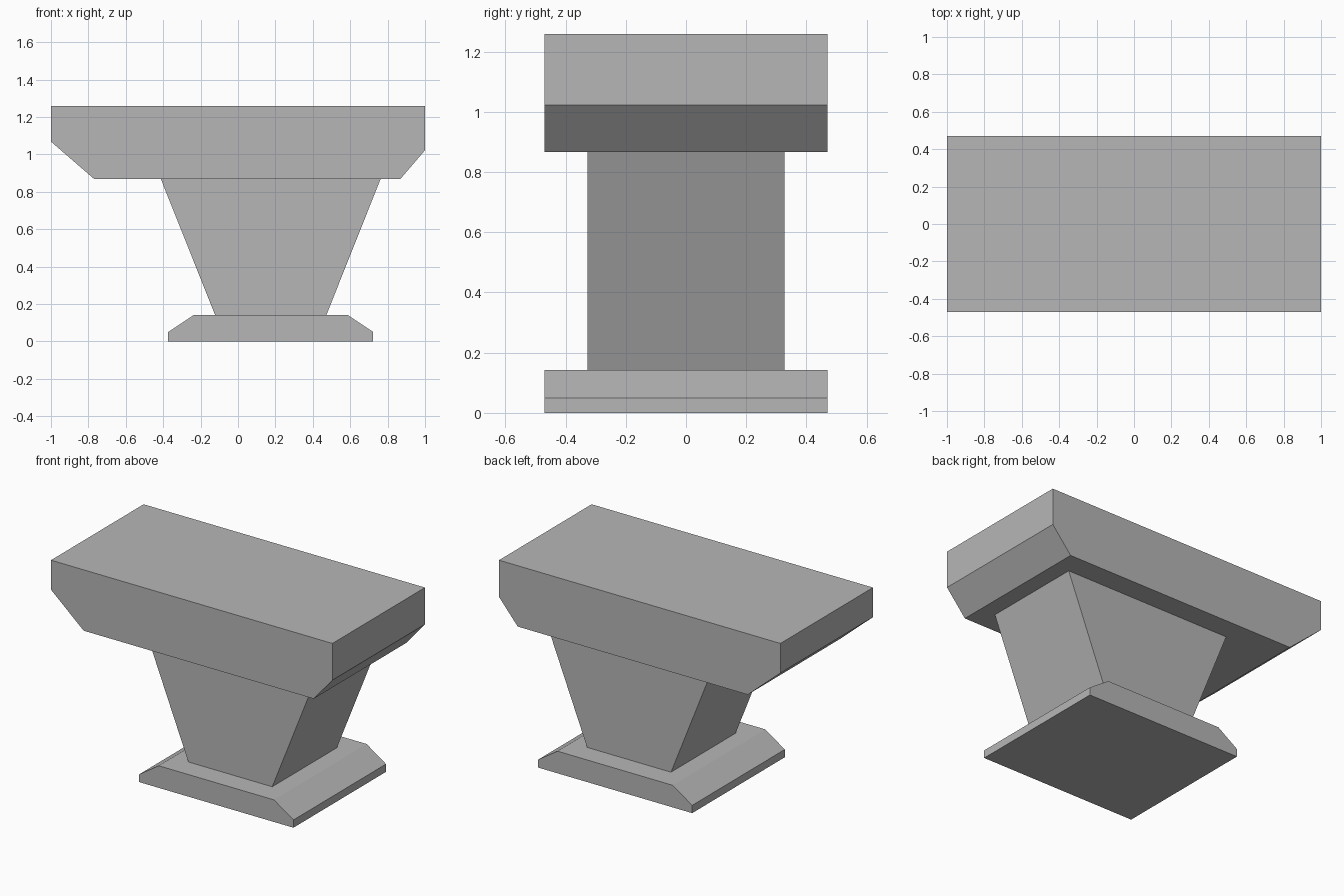
import bpy
import bmesh

if "Cube" in bpy.data.objects:
    bpy.data.objects.remove(bpy.data.objects["Cube"])

stone = bpy.data.materials.new("grey stone")
stone.diffuse_color = (0.47, 0.47, 0.47, 1)
stone.use_nodes = True
stone.node_tree.nodes["Principled BSDF"].inputs["Base Color"].default_value = stone.diffuse_color


def extrude_profile(name, profile, half_depth):
    """Extrude an x-z outline along y, centred on y = 0."""
    bm = bmesh.new()
    face = bm.faces.new([bm.verts.new((x, -half_depth, z)) for x, z in profile])
    result = bmesh.ops.extrude_face_region(bm, geom=[face])
    verts = [v for v in result["geom"] if isinstance(v, bmesh.types.BMVert)]
    bmesh.ops.translate(bm, verts=verts, vec=(0, 2 * half_depth, 0))
    bmesh.ops.recalc_face_normals(bm, faces=bm.faces)
    mesh = bpy.data.meshes.new(name)
    bm.to_mesh(mesh)
    bm.free()
    mesh.materials.append(stone)
    obj = bpy.data.objects.new(name, mesh)
    bpy.context.collection.objects.link(obj)
    return obj


# Foot slab with bevelled ends
extrude_profile("foot", [(-0.373, 0), (0.723, 0), (0.723, 0.05), (0.585, 0.142),
                         (-0.235, 0.142), (-0.373, 0.05)], 0.47)

# Pier widening upwards
extrude_profile("pier", [(-0.123, 0.142), (0.473, 0.142),
                         (0.762, 0.867), (-0.412, 0.867)], 0.328)

# Cap beam, chamfered differently at each end
extrude_profile("cap_beam", [(-0.768, 0.867), (0.867, 0.867), (1, 1.022), (1, 1.258),
                             (-1, 1.258), (-1, 1.068)], 0.47)
